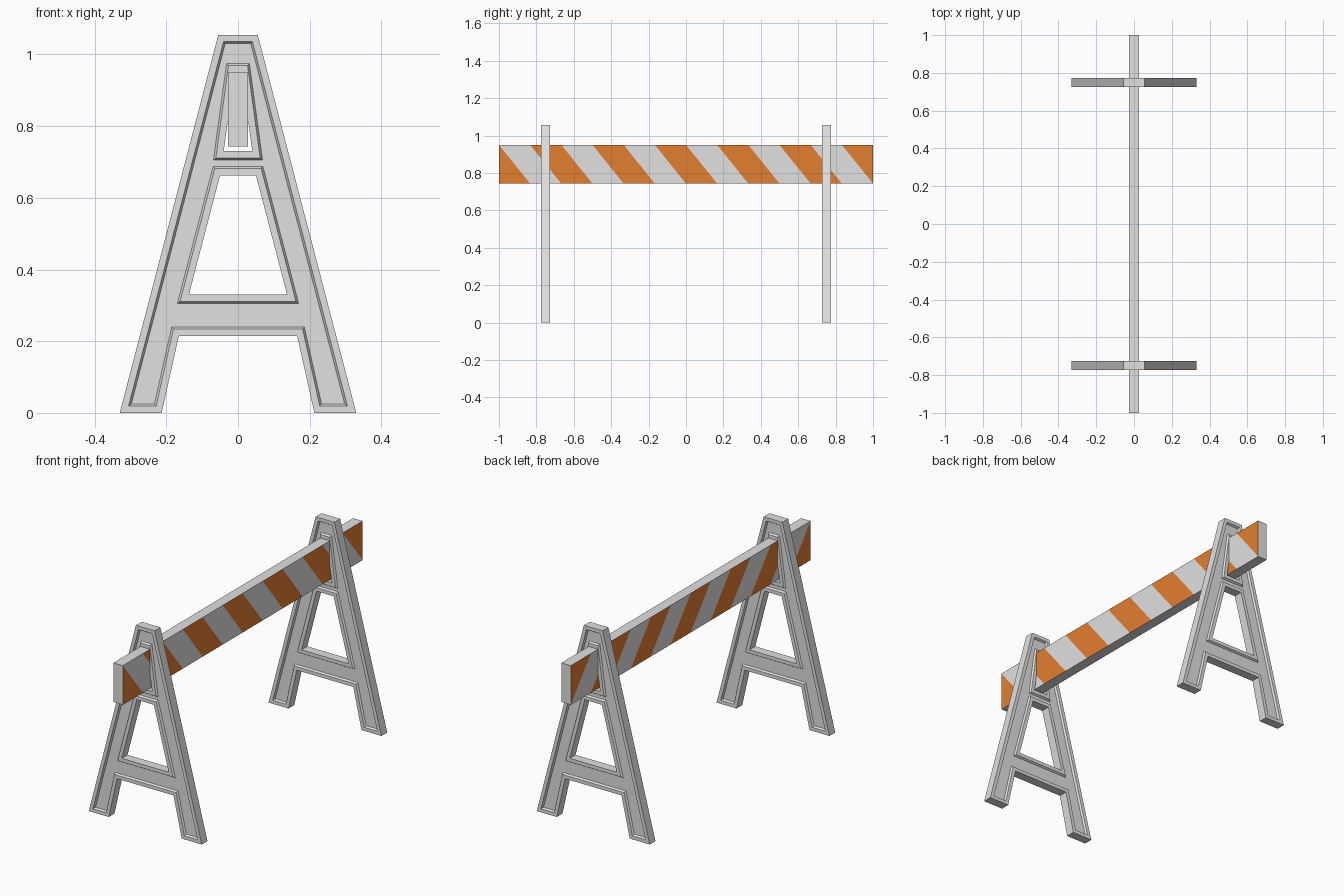
import bpy
import bmesh
from mathutils import Vector

if "Cube" in bpy.data.objects:
    bpy.data.objects.remove(bpy.data.objects["Cube"])


def material(name, rgb):
    m = bpy.data.materials.new(name)
    m.diffuse_color = (*rgb, 1.0)
    m.use_nodes = True
    m.node_tree.nodes["Principled BSDF"].inputs["Base Color"].default_value = m.diffuse_color
    return m


white = material("off_white", (0.75, 0.75, 0.75))
orange = material("orange", (0.77, 0.21, 0.03))


def link(bm, name, mats):
    bmesh.ops.recalc_face_normals(bm, faces=bm.faces[:])
    me = bpy.data.meshes.new(name)
    bm.to_mesh(me)
    bm.free()
    for m in mats:
        me.materials.append(m)
    ob = bpy.data.objects.new(name, me)
    bpy.context.collection.objects.link(ob)
    return ob


def inset(points, d):
    """Mitred offset to the left of the travel direction."""
    pts = [Vector(p) for p in points]
    out = []
    for i, p in enumerate(pts):
        a = (p - pts[i - 1]).normalized()
        b = (pts[(i + 1) % len(pts)] - p).normalized()
        na, nb = Vector((-a.y, a.x)), Vector((-b.y, b.x))
        out.append(p + (na + nb) * (d / (1 + na.dot(nb))))
    return out


# A-shaped outline (counter-clockwise) and its two openings (clockwise)
OUTLINE = [(-.33, 0), (-.213, 0), (-.165, .215), (.165, .215),
           (.213, 0), (.33, 0), (.055, 1.055), (-.055, 1.055)]
LEG_OPENING = [(-.137, .33), (-.05, .663), (.05, .663), (.137, .33)]
BOARD_SLOT = [(-.040, .73), (-.010, .95), (.010, .95), (.040, .73)]
HALF, DEPTH, RIM, WALL = .024, .01, .019, .006


def a_frame(name, y0):
    bm = bmesh.new()
    panel = {1: [], -1: []}
    for loop in (OUTLINE, LEG_OPENING, BOARD_SLOT):
        n = len(loop)
        # rings run from the front panel over the rims to the back panel
        rings = []
        for d, y in ((RIM + WALL, -HALF + DEPTH), (RIM, -HALF), (0, -HALF),
                     (0, HALF), (RIM, HALF), (RIM + WALL, HALF - DEPTH)):
            rings.append([bm.verts.new((p.x, y0 + y, p.y)) for p in inset(loop, d)])
        for r, q in zip(rings, rings[1:]):
            for i in range(n):
                j = (i + 1) % n
                bm.faces.new((r[i], r[j], q[j], q[i]))
        for s, r in ((-1, rings[0]), (1, rings[-1])):
            panel[s] += [bm.edges.get((r[i], r[(i + 1) % n])) for i in range(n)]
    # recessed panels
    for s, edges in panel.items():
        bmesh.ops.triangle_fill(bm, edges=edges, use_beauty=True,
                                use_dissolve=False, normal=(0, s, 0))
    link(bm, name, [white])


a_frame("front_frame", -.75)
a_frame("back_frame", .75)

# Striped board, cut by slanted planes
Z0, Z1, STEP = .743, .95, 1 / 6
bm = bmesh.new()
bmesh.ops.create_cube(bm, size=1)
for v in bm.verts:
    v.co = (v.co.x * .055, v.co.y * 2, (Z0 + Z1) / 2 + v.co.z * (Z1 - Z0))
for k in range(-6, 6):
    bmesh.ops.bisect_plane(bm, geom=bm.verts[:] + bm.edges[:] + bm.faces[:], dist=1e-6,
                           plane_co=(0, k * STEP, Z1), plane_no=(0, Z1 - Z0, STEP))
bm.normal_update()
for f in bm.faces:
    if abs(f.normal.x) > .5:
        c = f.calc_center_median()
        at_top = c.y - (Z1 - c.z) / (Z1 - Z0) * STEP
        stripe = int((at_top + 2) // STEP)
        f.material_index = stripe % 2
link(bm, "striped_board", [white, orange])
